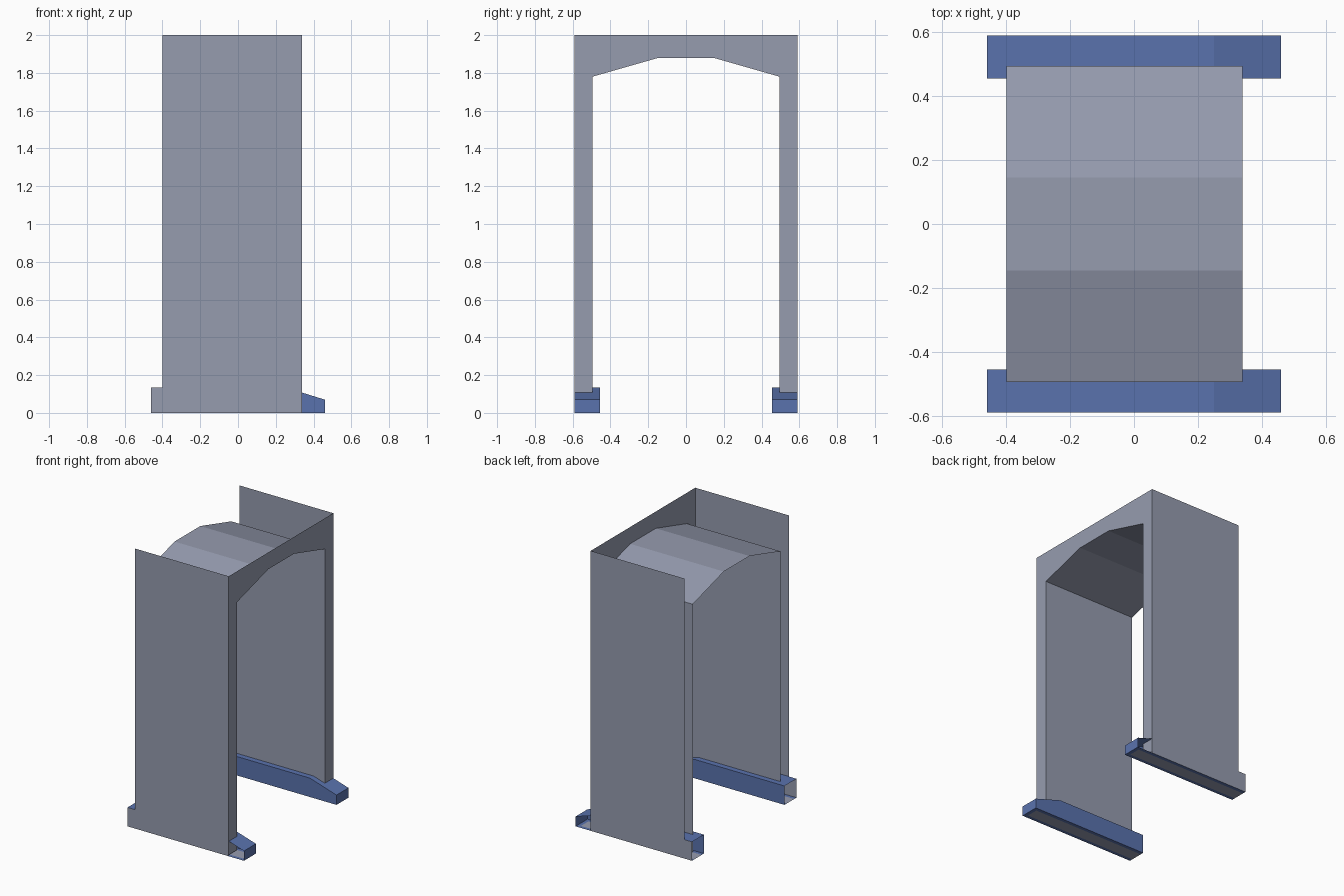
import bpy

cube = bpy.data.objects.get("Cube")
if cube:
    bpy.data.objects.remove(cube, do_unlink=True)


def material(name, rgb):
    mat = bpy.data.materials.new(name)
    mat.use_nodes = True
    mat.diffuse_color = (*rgb, 1)
    mat.node_tree.nodes["Principled BSDF"].inputs["Base Color"].default_value = (*rgb, 1)
    return mat


grey = material("steel_grey", (0.305, 0.332, 0.43))
blue = material("base_blue", (0.102, 0.171, 0.42))


def sheet(name, polygons, mat, mirrored=False):
    """Thin open surface made from a few polygons, optionally mirrored across y."""
    verts, faces = [], []
    for poly in polygons:
        faces.append(range(len(verts), len(verts) + len(poly)))
        verts += poly
    mesh = bpy.data.meshes.new(name)
    mesh.from_pydata(verts, [], [list(f) for f in faces])
    mesh.materials.append(mat)
    obj = bpy.data.objects.new(name, mesh)
    bpy.context.collection.objects.link(obj)
    if mirrored:
        mod = obj.modifiers.new("mirror", 'MIRROR')
        mod.use_axis = (False, True, False)
        mod.use_mirror_merge = False
    return obj


def rect(x0, x1, y0, y1, z):
    """Horizontal rectangle facing down."""
    return [(x0, y0, z), (x0, y1, z), (x1, y1, z), (x1, y0, z)]


# Key sizes
BACK, FRONT, HEIGHT = -0.40, 0.34, 2.0
OUT, INN, LIP = -0.59, -0.495, -0.455
X0, XS, X1 = -0.46, 0.25, 0.46
TOP, NOSE = 0.135, 0.07

# Outer side panels with a small tab along the base
outline = [(X0, 0), (FRONT, 0), (FRONT, HEIGHT), (BACK, HEIGHT), (BACK, TOP), (X0, TOP)]
sheet("outer_panel", [[(x, OUT, z) for x, z in outline]], grey, True)

# Passage lining: inner walls and faceted ceiling swept along x
half = [(INN, 0.01), (INN, 1.78), (-0.145, 1.88)]
arch = half + [(-y, z) for y, z in reversed(half)]
lining = [[(BACK, *a), (BACK, *b), (FRONT, *b), (FRONT, *a)]
          for a, b in zip(arch, arch[1:])]
sheet("passage_lining", lining, grey)

# Portal face closing the gap between lining and panels at one end
portal = [(OUT, 0.01)] + arch + [(-OUT, 0.01), (-OUT, HEIGHT), (OUT, HEIGHT)]
sheet("portal_face", [[(FRONT, y, z) for y, z in portal]], grey)

# Hollow blue base rails: top, sloped nose, end and inner wall
rail_path = [(X0, TOP), (XS, TOP), (X1, NOSE), (X1, 0)]
rail = [[(a[0], OUT, a[1]), (b[0], OUT, b[1]), (b[0], LIP, b[1]), (a[0], LIP, a[1])]
        for a, b in zip(rail_path, rail_path[1:])]
rail.append([(x, LIP, z) for x, z in [(X0, 0)] + rail_path])
sheet("base_rail", rail, blue, True)

# Underside: blue rim around a grey strip
RIM = 0.025
rim = [rect(X0, X1, OUT, OUT + RIM, 0), rect(X0, X1, LIP - RIM, LIP, 0),
       rect(X1 - RIM, X1, OUT + RIM, LIP - RIM, 0)]
sheet("rail_bottom_rim", rim, blue, True)
sheet("rail_bottom_strip", [rect(X0, X1 - RIM, OUT + RIM, LIP - RIM, 0)], grey, True)
